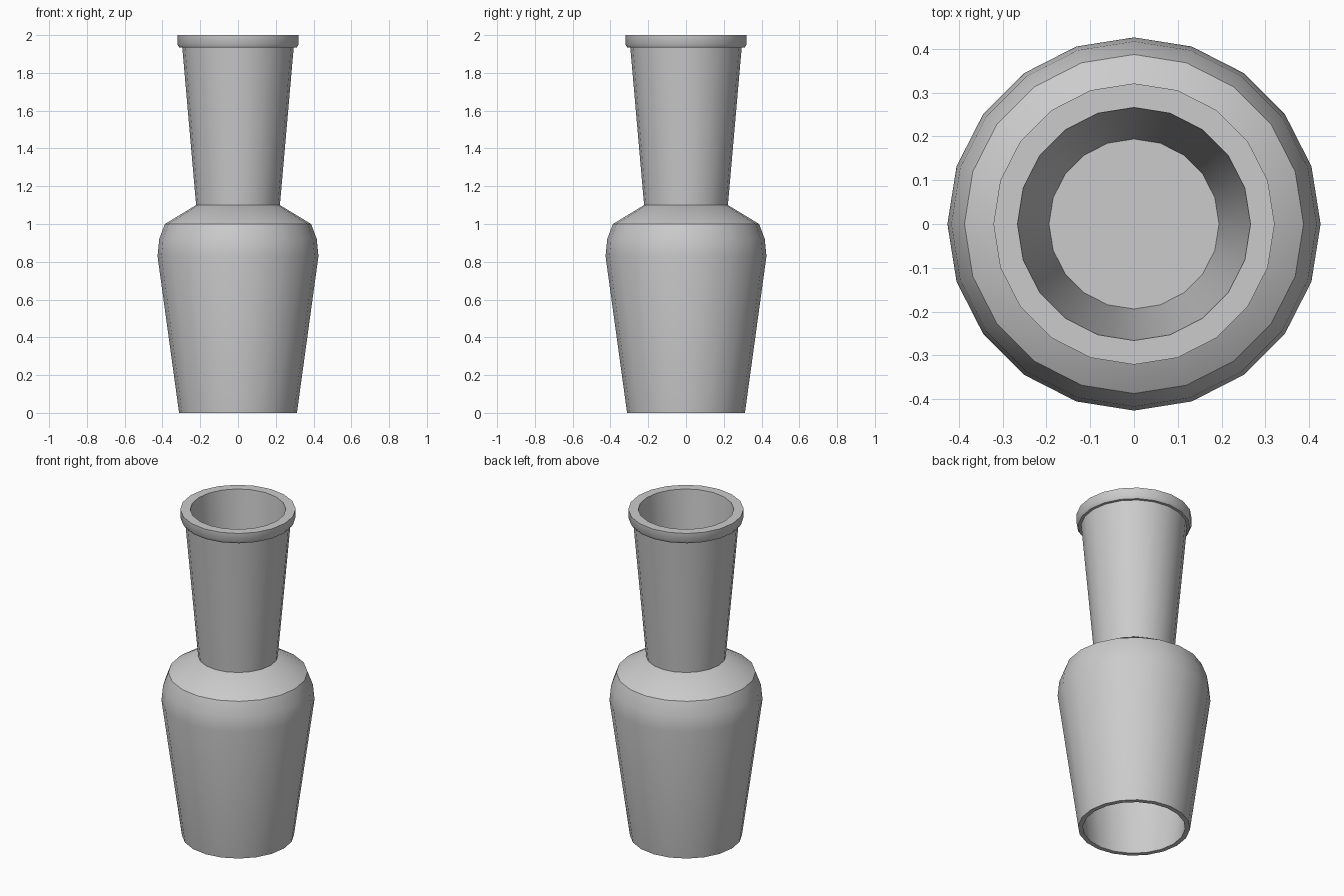
import bpy
import bmesh
import math

SIDES = 20

cube = bpy.data.objects.get("Cube")
if cube:
    bpy.data.objects.remove(cube, do_unlink=True)

grey = bpy.data.materials.new("plain grey")
grey.use_nodes = True
colour = (0.6, 0.6, 0.6, 1)
grey.diffuse_color = colour
grey.node_tree.nodes["Principled BSDF"].inputs["Base Color"].default_value = colour


def lathe(name, profile):
    """Turn a closed (radius, height) outline around z; radius 0 is the axis."""
    bm = bmesh.new()
    verts = [bm.verts.new((r, 0, z)) for r, z in profile]
    edges = [bm.edges.new(pair) for pair in zip(verts, verts[1:])]
    bmesh.ops.spin(bm, geom=verts + edges, cent=(0, 0, 0), axis=(0, 0, 1),
                   angle=math.tau, steps=SIDES, use_duplicate=False)
    bmesh.ops.remove_doubles(bm, verts=bm.verts[:], dist=0.0005)
    bmesh.ops.recalc_face_normals(bm, faces=bm.faces[:])
    mesh = bpy.data.meshes.new(name)
    bm.to_mesh(mesh)
    bm.free()
    mesh.materials.append(grey)
    obj = bpy.data.objects.new(name, mesh)
    bpy.context.collection.objects.link(obj)
    bpy.ops.object.select_all(action="DESELECT")
    obj.select_set(True)
    bpy.context.view_layer.objects.active = obj
    bpy.ops.object.shade_smooth_by_angle(angle=math.radians(35))


# Hollow lower body, open underneath, with a rounded shoulder
lathe("body", [
    (0, 1.06), (0.19, 1.06), (0.36, 0.97), (0.39, 0.84), (0.285, 0),
    (0.312, 0), (0.426, 0.83), (0.417, 0.92), (0.387, 1.0),
    (0.222, 1.1), (0, 1.1),
])

# Flared neck with a collar at the mouth and a floor inside
lathe("neck", [
    (0, 1.09), (0.221, 1.09), (0.295, 1.935), (0.311, 1.935), (0.321, 1.95),
    (0.321, 2), (0.266, 2), (0.24, 1.68), (0.194, 1.12), (0, 1.12),
])
